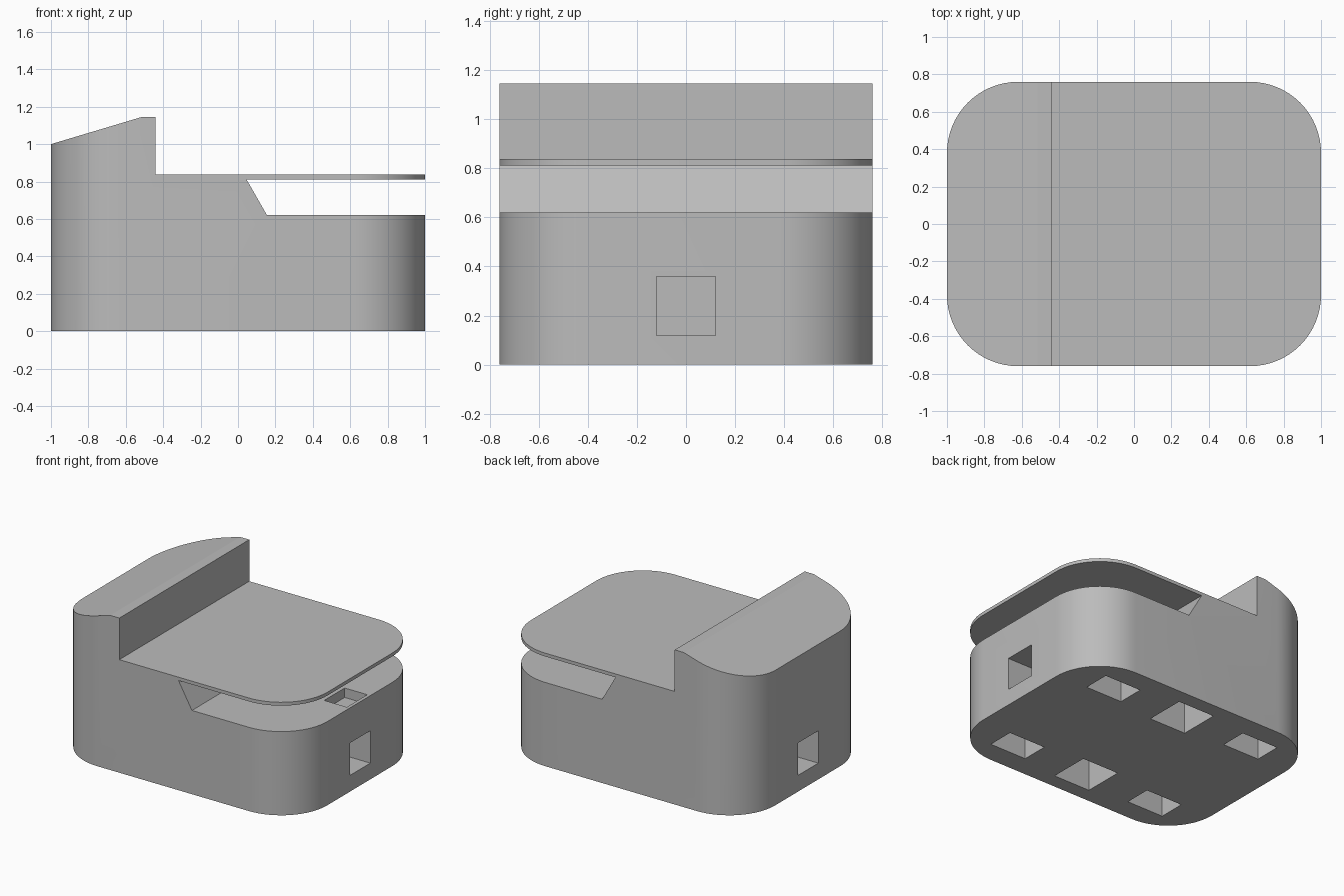
import bpy, bmesh, math

cube = bpy.data.objects.get("Cube")
if cube:
    bpy.data.objects.remove(cube, do_unlink=True)

HALF_X, HALF_Y, RADIUS = 1.0, 0.76, 0.38

grey = bpy.data.materials.new("plain grey")
grey.use_nodes = True
grey.diffuse_color = (0.5, 0.5, 0.5, 1)
grey.node_tree.nodes["Principled BSDF"].inputs["Base Color"].default_value = (0.5, 0.5, 0.5, 1)


def prism(name, points, direction):
    """Extrude a closed outline along a direction into a solid."""
    bm = bmesh.new()
    face = bm.faces.new([bm.verts.new(p) for p in points])
    grown = bmesh.ops.extrude_face_region(bm, geom=[face])
    top = [g for g in grown["geom"] if isinstance(g, bmesh.types.BMVert)]
    bmesh.ops.translate(bm, verts=top, vec=direction)
    bmesh.ops.recalc_face_normals(bm, faces=bm.faces)
    mesh = bpy.data.meshes.new(name)
    bm.to_mesh(mesh)
    bm.free()
    mesh.materials.append(grey)
    obj = bpy.data.objects.new(name, mesh)
    bpy.context.collection.objects.link(obj)
    return obj


def box(name, lo, hi):
    """Box between two opposite corners."""
    (x0, y0, z0), (x1, y1, z1) = lo, hi
    base = [(x0, y0, z0), (x1, y0, z0), (x1, y1, z0), (x0, y1, z0)]
    return prism(name, base, (0, 0, z1 - z0))


def combine(target, tool, operation):
    """Apply a boolean and keep the helper hidden."""
    mod = target.modifiers.new(tool.name, "BOOLEAN")
    mod.operation, mod.object, mod.solver = operation, tool, "EXACT"
    bpy.context.view_layer.objects.active = target
    bpy.ops.object.modifier_apply(modifier=mod.name)
    bpy.data.objects.remove(tool, do_unlink=True)


# Body: stepped side profile with a clip slot under a thin plate
side = [(-1.1, -0.1), (1.1, -0.1), (1.1, 0.62), (0.155, 0.62), (0.045, 0.812), (1.1, 0.812),
        (1.1, 0.837), (-0.44, 0.837), (-0.44, 1.145), (-0.515, 1.145), (-1.1, 0.97)]
profile = prism("side_profile", [(x, -1, z) for x, z in side], (0, 2, 0))

# Rounded rectangle footprint
outline = []
steps = 16
for quarter, (sx, sy) in enumerate([(1, 1), (-1, 1), (-1, -1), (1, -1)]):
    for i in range(steps + 1):
        a = math.pi / 2 * (quarter + i / steps)
        outline.append((sx * (HALF_X - RADIUS) + RADIUS * math.cos(a),
                        sy * (HALF_Y - RADIUS) + RADIUS * math.sin(a), 0))
body = prism("body", outline, (0, 0, 1.5))
combine(body, profile, "INTERSECT")

# Square sockets in both ends
for s in (-1, 1):
    xs = sorted((s * 0.7, s * 1.1))
    combine(body, box("end_socket", (xs[0], -0.12, 0.12), (xs[1], 0.12, 0.36)), "DIFFERENCE")

# Shallow recess in the ledge below the plate
combine(body, box("ledge_recess", (0.79, -0.12, 0.55), (0.975, 0.12, 0.7)), "DIFFERENCE")

# Six pockets in the underside, the middle pair wider
for x, half_width in ((-0.6, 0.1), (0, 0.15), (0.6, 0.1)):
    for y in (-0.5, 0.5):
        combine(body, box("base_pocket", (x - 0.15, y - half_width, -0.1),
                          (x + 0.15, y + half_width, 0.3)), "DIFFERENCE")

# Smooth corners, sharp edges
bpy.ops.object.select_all(action="DESELECT")
body.select_set(True)
bpy.context.view_layer.objects.active = body
bpy.ops.object.shade_smooth_by_angle(angle=math.radians(12))
